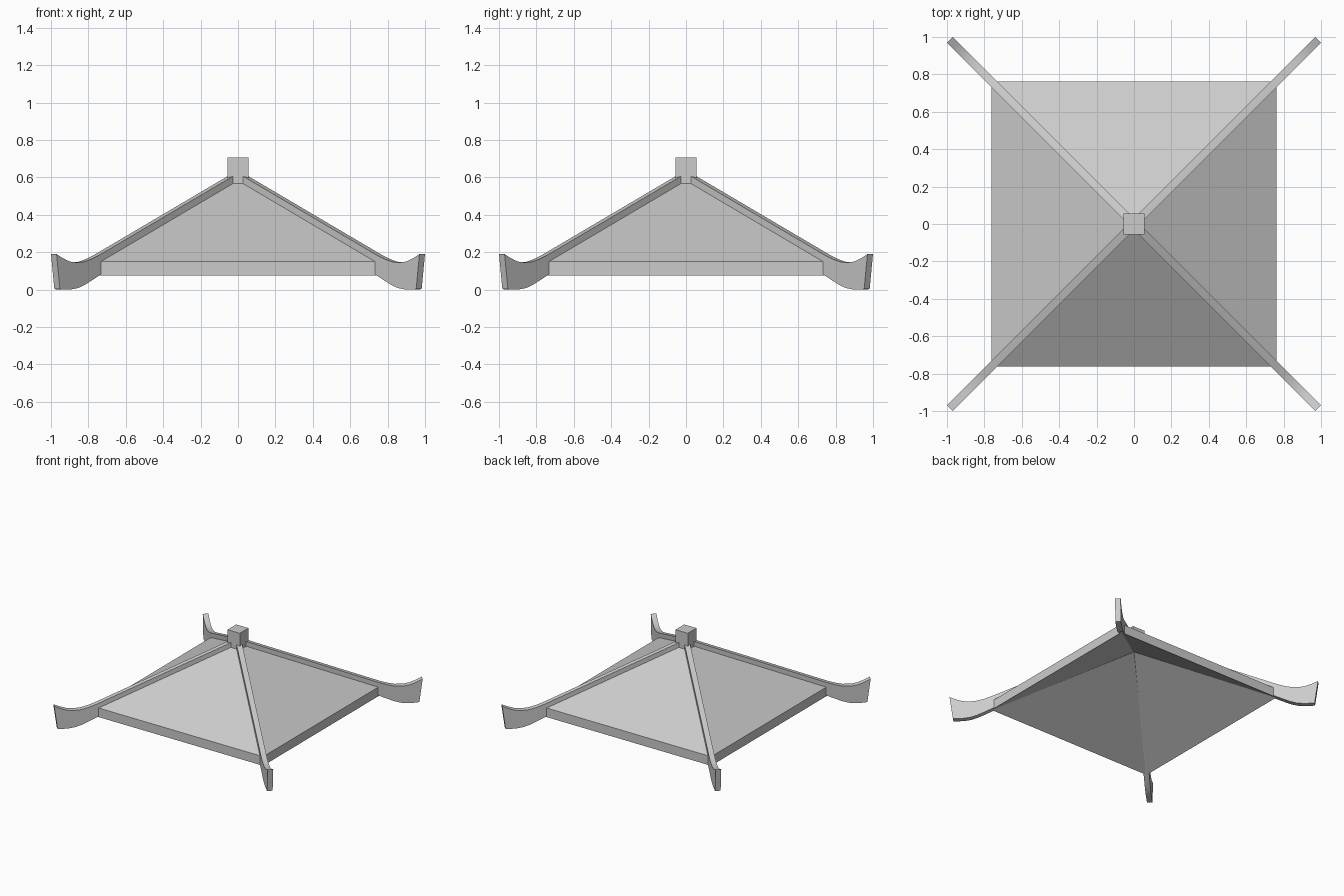
import bpy, bmesh
from math import radians, sqrt
from mathutils import Matrix

if "Cube" in bpy.data.objects:
    bpy.data.objects.remove(bpy.data.objects["Cube"])


def make_object(name, bm):
    bmesh.ops.recalc_face_normals(bm, faces=bm.faces)
    mesh = bpy.data.meshes.new(name)
    bm.to_mesh(mesh)
    bm.free()
    obj = bpy.data.objects.new(name, mesh)
    bpy.context.collection.objects.link(obj)
    return obj


EAVE, THICK = 0.762, 0.075
EAVE_Z, APEX_Z = 0.15, 0.60

# Hollow pyramid roof: outer and inner slopes joined by a vertical eave band
bm = bmesh.new()
corners = [(-EAVE, -EAVE), (EAVE, -EAVE), (EAVE, EAVE), (-EAVE, EAVE)]
top = [bm.verts.new((x, y, EAVE_Z)) for x, y in corners]
low = [bm.verts.new((x, y, EAVE_Z - THICK)) for x, y in corners]
apex = bm.verts.new((0, 0, APEX_Z))
inner = bm.verts.new((0, 0, APEX_Z - THICK))
for i in range(4):
    j = (i + 1) % 4
    bm.faces.new((top[i], top[j], apex))
    bm.faces.new((low[j], low[i], inner))
    bm.faces.new((low[i], low[j], top[j], top[i]))
make_object("roof_shell", bm)

# Hip ribs: side profile (x along one axis, z), extruded and set on the diagonals
rib_top = [(0.0, 0.63), (0.76, 0.182), (0.80, 0.162), (0.84, 0.148), (0.88, 0.144),
           (0.915, 0.150), (0.95, 0.167), (0.985, 0.19)]
rib_low = [(0.967, 0.002), (0.94, 0.0), (0.905, 0.001), (0.87, 0.008), (0.835, 0.024),
           (0.79, 0.053), (0.75, 0.08), (0.0, 0.525)]
RIB_WIDTH = 0.042
for k, name in enumerate(("back_right", "back_left", "front_left", "front_right")):
    bm = bmesh.new()
    outline = [bm.verts.new((u * sqrt(2), -RIB_WIDTH / 2, z)) for u, z in rib_top + rib_low]
    face = bm.faces.new(outline)
    ext = bmesh.ops.extrude_face_region(bm, geom=[face])
    moved = [v for v in ext["geom"] if isinstance(v, bmesh.types.BMVert)]
    bmesh.ops.translate(bm, verts=moved, vec=(0, RIB_WIDTH, 0))
    bm.transform(Matrix.Rotation(radians(45 + 90 * k), 4, 'Z'))
    rib = make_object("hip_rib_" + name, bm)
    # Smooth the curled tip, keep the edges sharp
    bpy.ops.object.select_all(action='DESELECT')
    rib.select_set(True)
    bpy.context.view_layer.objects.active = rib
    bpy.ops.object.shade_smooth_by_angle(angle=radians(30))

# Square cap block on the peak
bm = bmesh.new()
bmesh.ops.create_cube(bm, size=1, matrix=Matrix.Translation((0, 0, 0.635))
                      @ Matrix.Diagonal((0.112, 0.112, 0.14, 1)))
make_object("peak_cap", bm)
